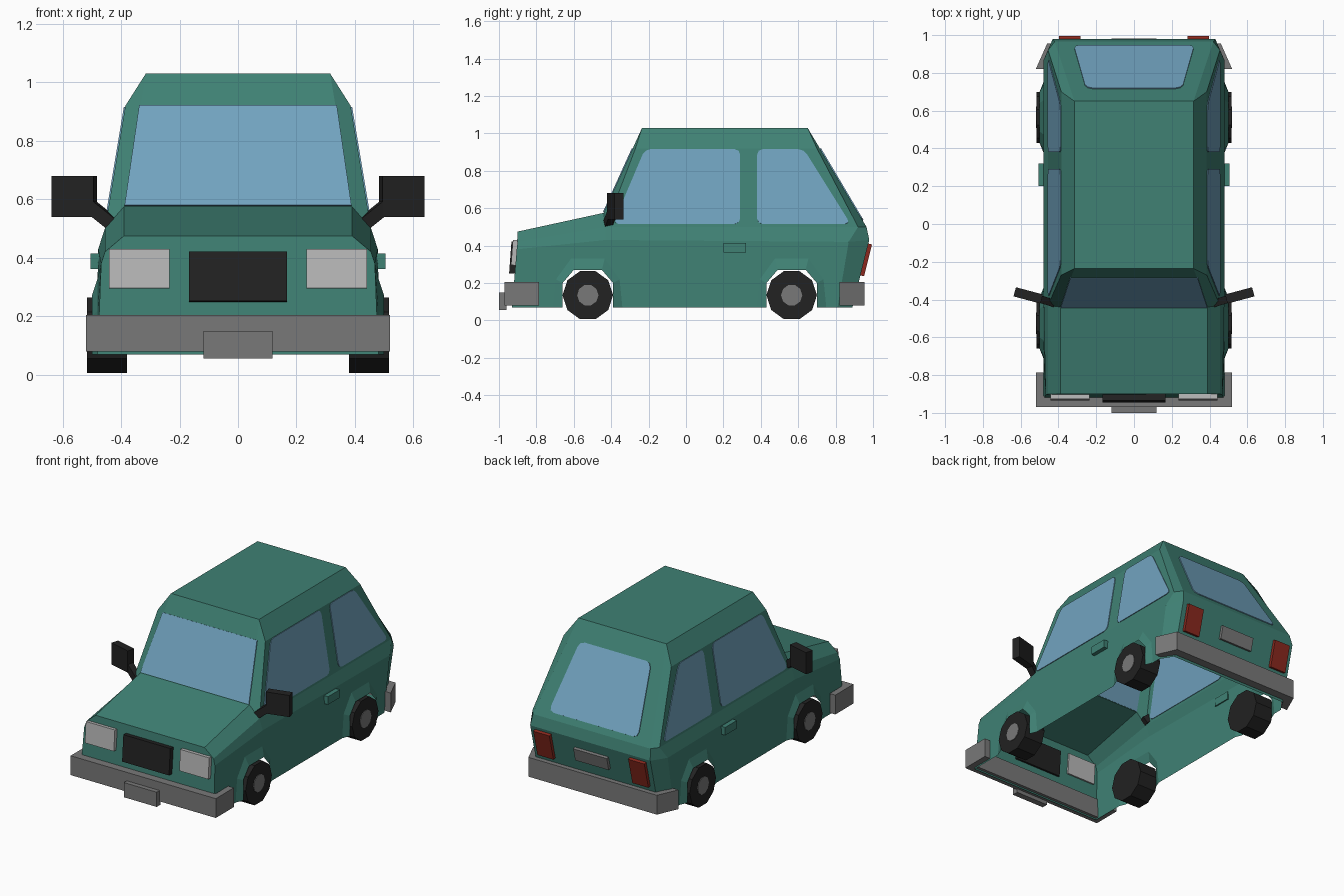
import bpy, bmesh
from mathutils import Vector, Euler

cube = bpy.data.objects.get("Cube")
if cube:
    bpy.data.objects.remove(cube)


def material(name, rgb):
    m = bpy.data.materials.new(name)
    m.use_nodes = True
    colour = (*rgb, 1)
    m.diffuse_color = colour
    m.node_tree.nodes["Principled BSDF"].inputs["Base Color"].default_value = colour
    return m


GREEN = material("green paint", (.05, .22, .175))
GLASS = material("blue glass", (.165, .365, .52))
BLACK = material("black rubber", (.016, .016, .016))
GREY = material("grey plastic", (.19, .19, .19))
LAMP = material("pale lamp", (.48, .48, .48))
RED = material("red lamp", (.26, .022, .013))


def finish(name, bm, mat):
    bmesh.ops.recalc_face_normals(bm, faces=bm.faces)
    me = bpy.data.meshes.new(name)
    bm.to_mesh(me)
    bm.free()
    me.materials.append(mat)
    ob = bpy.data.objects.new(name, me)
    bpy.context.collection.objects.link(ob)
    return ob


def box(name, centre, size, mat, rot=(0, 0, 0)):
    bm = bmesh.new()
    bmesh.ops.create_cube(bm, size=1)
    turn = Euler(rot).to_matrix()
    for v in bm.verts:
        v.co = turn @ (v.co * Vector(size)) + Vector(centre)
    return finish(name, bm, mat)


def pair(name, centre, size, mat, rot=(0, 0, 0)):
    """A box on each side of the car."""
    for side, s in (("left", 1), ("right", -1)):
        box(f"{side}_{name}", (s * centre[0], *centre[1:]), size, mat,
            (rot[0], s * rot[1], s * rot[2]))


def window(name, corners, rounding=0):
    """Thin pane, straddling the panel so it shows on both sides."""
    bm = bmesh.new()
    bm.faces.new([bm.verts.new(c) for c in corners])
    if rounding:
        bmesh.ops.bevel(bm, geom=bm.verts[:], offset=rounding, segments=2,
                        profile=.5, affect='VERTICES')
    ob = finish(name, bm, GLASS)
    mod = ob.modifiers.new("thickness", 'SOLIDIFY')
    mod.thickness = .009
    mod.offset = 0


def bumper(name, half):
    """Half outline in plan, mirrored and extruded upward."""
    outline = half + [(-x, y) for x, y in reversed(half)]
    bm = bmesh.new()
    face = bm.faces.new([bm.verts.new((x, y, .08)) for x, y in outline])
    ext = bmesh.ops.extrude_face_region(bm, geom=[face], use_keep_orig=True)
    for v in ext["geom"]:
        if isinstance(v, bmesh.types.BMVert):
            v.co.z = .205
    finish(name, bm, GREY)


def arch(c, w_low, w_mid, w_top, z_mid, z_top, x):
    half = [(w_low, .07), (w_mid, z_mid), (w_top, z_top)]
    return [(x, c - w, z) for w, z in half] + [(x, c + w, z) for w, z in reversed(half)]


AXLES = {"front": -.525, "rear": .565}

# Body shell: key points on the left side
hood, cowl = (.39, -.90, .475), (.39, -.44, .575)
roof_f, roof_r = (.315, -.235, 1.03), (.315, .65, 1.03)
tail, corner = (.42, .965, .50), (.43, .98, .43)
top_f, top_r = (.385, -.27, .92), (.385, .70, .92)
belt_n, belt_f, belt_r = (.455, -.90, .42), (.455, -.43, .50), (.455, .92, .50)
waist_n, waist_f, waist_r = (.468, -.905, .38), (.478, -.43, .43), (.478, .87, .42)
sill_f, sill_r, rear_low = (.48, -.93, .07), (.48, .81, .07), (.43, .89, .07)

bm = bmesh.new()


def both(*pts):
    for s in (1, -1):
        bm.faces.new([bm.verts.new((s * x, y, z)) for x, y, z in pts])


def across(*pts):
    mirrored = [(-x, y, z) for x, y, z in reversed(pts)]
    bm.faces.new([bm.verts.new(p) for p in list(pts) + mirrored])


# Panels crossing the centre line
across(hood, cowl)
across(cowl, roof_f)
across(roof_f, roof_r)
across(roof_r, tail)
across(tail, corner)
across(corner, rear_low)
across(hood, belt_n, waist_n, sill_f)

# Side panels
both(hood, cowl, belt_f, belt_n)
both(cowl, roof_f, top_f, belt_f)
both(roof_f, roof_r, top_r, top_f)
both(roof_r, tail, belt_r, top_r)
both(top_f, top_r, belt_r, belt_f)
both(belt_n, belt_f, waist_f, waist_n)
both(belt_f, belt_r, waist_r, waist_f)
both(belt_r, tail, corner, waist_r)
both(waist_r, corner, rear_low, sill_r)

# Lower sides with flared wheel arches
side = [sill_f]
for c in AXLES.values():
    outer = arch(c, .185, .17, .09, .22, .33, .48)
    inner = arch(c, .135, .135, .075, .20, .27, .50)
    side += outer
    for i in range(len(outer) - 1):
        both(outer[i], outer[i + 1], inner[i + 1], inner[i])
both(*side, sill_r, waist_r, waist_f, waist_n)
bmesh.ops.remove_doubles(bm, verts=bm.verts, dist=.0005)
finish("body", bm, GREEN)

# Windows
window("windscreen", [(-.388, -.44, .578), (.388, -.44, .578),
                      (.338, -.285, .92), (-.338, -.285, .92)])
window("rear_window", [(-.32, .945, .535), (.32, .945, .535),
                       (.255, .717, .92), (-.255, .717, .92)], .035)


def side_point(s, y, z):
    return (s * (.455 - (z - .5) / 6), y, z)


for label, s in (("left", 1), ("right", -1)):
    window(f"{label}_front_window", [side_point(s, *p) for p in
           ((-.39, .515), (-.22, .915), (.29, .915), (.29, .515))], .03)
    window(f"{label}_rear_window", [side_point(s, *p) for p in
           ((.38, .515), (.38, .915), (.63, .915), (.88, .515))], .03)

# Wheels and hubs
for axle, y in AXLES.items():
    for label, s in (("left", 1), ("right", -1)):
        for part, r, x, depth, mat in (("wheel", .135, .448, .136, BLACK),
                                       ("hub", .057, .50, .04, GREY)):
            bm = bmesh.new()
            bmesh.ops.create_cone(bm, cap_ends=True, segments=10, radius1=r,
                                  radius2=r, depth=depth)
            turn = Euler((0, 1.5708, 0)).to_matrix()
            for v in bm.verts:
                v.co = turn @ v.co + Vector((s * x, y, .135))
            finish(f"{axle}_{label}_{part}", bm, mat)

# Bumpers and plates
bumper("front_bumper", [(.48, -.91), (.48, -.785), (.52, -.785), (.52, -.97)])
bumper("rear_bumper", [(.42, .90), (.475, .82), (.52, .82), (.46, .955)])
box("front_plate", (0, -.98, .103), (.236, .04, .095), GREY)
TILT_F, TILT_R = (-.074, 0, 0), (-.245, 0, 0)
box("rear_plate", (0, .955, .325), (.24, .035, .085), GREY, TILT_R)

# Lamps, grille and handles
box("grille", (0, -.917, .335), (.336, .045, .17), BLACK, TILT_F)
pair("headlight", (.338, -.913, .362), (.207, .035, .135), LAMP, TILT_F)
pair("tail_light", (.34, .958, .325), (.115, .032, .175), RED, TILT_R)
pair("door_handle", (.488, .26, .388), (.034, .12, .052), GREEN)

# Wing mirrors
pair("mirror", (.56, -.378, .61), (.148, .05, .14), BLACK, (0, 0, .26))
pair("mirror_arm", (.472, -.405, .55), (.11, .04, .045), BLACK, (0, -.65, .3))
